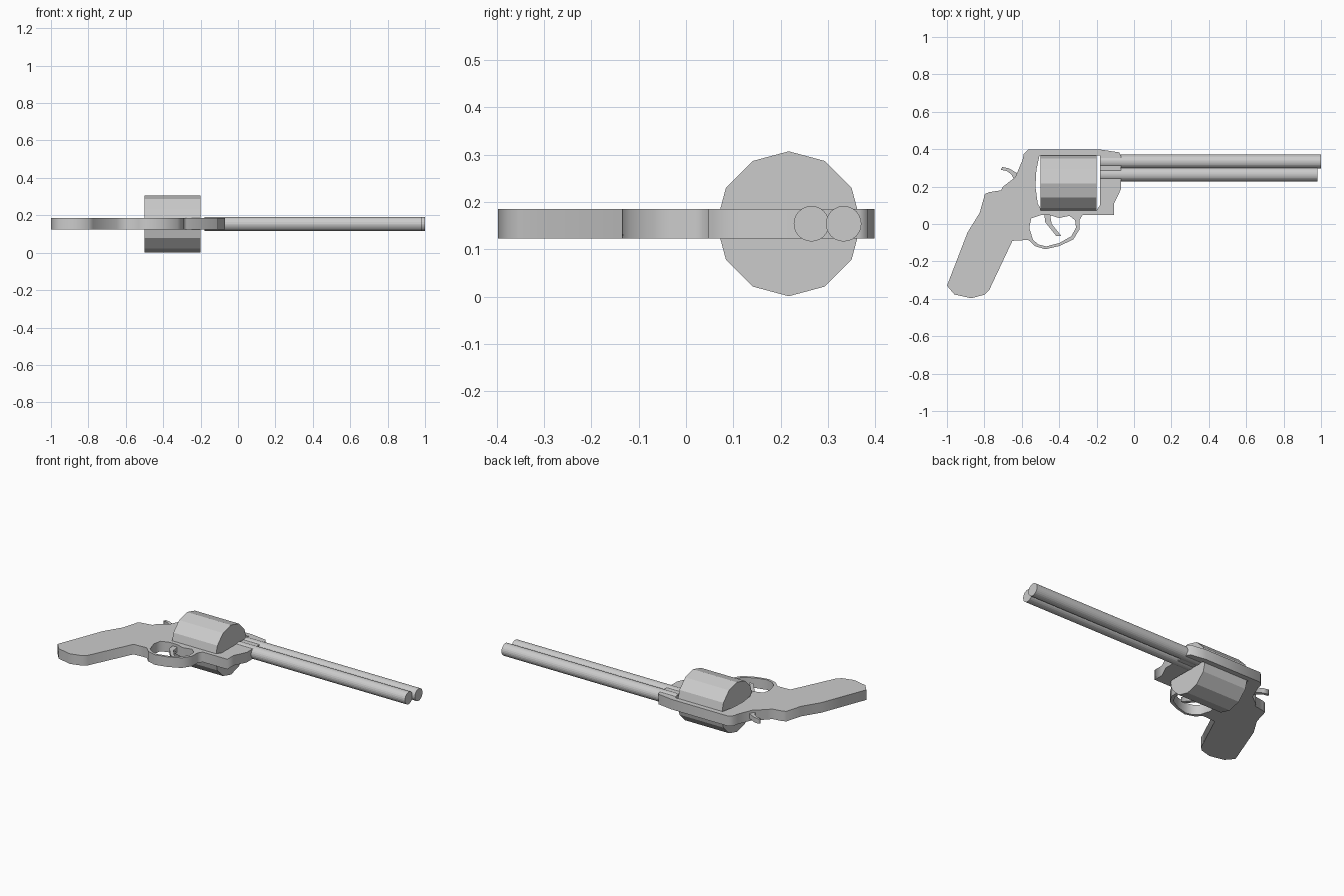
import bpy, math

ZC = 0.154  # mid-plane of the flat body


def plate(name, loops, half):
    """Extruded flat outline; loops inside the first one become holes."""
    cu = bpy.data.curves.new(name, 'CURVE')
    cu.dimensions = '2D'
    cu.fill_mode = 'BOTH'
    cu.extrude = half
    for pts in loops:
        sp = cu.splines.new('POLY')
        sp.points.add(len(pts) - 1)
        for p, (x, y) in zip(sp.points, pts):
            p.co = (x, y, 0, 1)
        sp.use_cyclic_u = True
    ob = bpy.data.objects.new(name, cu)
    bpy.context.collection.objects.link(ob)
    ob.location.z = ZC
    bpy.ops.object.select_all(action='DESELECT')
    ob.select_set(True)
    bpy.context.view_layer.objects.active = ob
    bpy.ops.object.convert(target='MESH')


def rod(name, x0, x1, y, r, sides):
    """Cylinder lying along x."""
    bpy.ops.mesh.primitive_cylinder_add(
        vertices=sides, radius=r, depth=x1 - x0,
        location=((x0 + x1) / 2, y, ZC), rotation=(0, math.pi / 2, 0))
    bpy.context.object.name = name


# Frame, grip and trigger guard in one outline
outline = [(-0.565, 0.398), (-0.18, 0.398), (-0.08, 0.383), (-0.07, 0.365),
           (-0.07, 0.185), (-0.107, 0.11), (-0.107, 0.048), (-0.275, 0.048),
           (-0.292, 0.02), (-0.292, -0.03), (-0.325, -0.083), (-0.40, -0.118),
           (-0.475, -0.135), (-0.53, -0.118), (-0.565, -0.085), (-0.65, -0.09),
           (-0.775, -0.355), (-0.80, -0.378), (-0.87, -0.397), (-0.96, -0.377),
           (-1.0, -0.33), (-0.89, -0.045), (-0.825, 0.06), (-0.797, 0.16),
           (-0.775, 0.17), (-0.71, 0.18), (-0.70, 0.20), (-0.635, 0.25),
           (-0.595, 0.345), (-0.59, 0.375)]
window = [(-0.505, 0.367), (-0.182, 0.367), (-0.182, 0.1), (-0.2, 0.075),
          (-0.495, 0.075), (-0.515, 0.11), (-0.527, 0.2), (-0.522, 0.29)]
guard_hole = [(-0.50, 0.047), (-0.55, 0.03), (-0.56, -0.02), (-0.54, -0.085),
              (-0.51, -0.11), (-0.47, -0.12), (-0.40, -0.102), (-0.335, -0.065),
              (-0.31, -0.02), (-0.315, 0.02), (-0.345, 0.044), (-0.40, 0.032),
              (-0.45, 0.047)]
plate("frame_and_grip", [outline, window, guard_hole], 0.031)

# Trigger and hammer
plate("trigger", [[(-0.48, 0.06), (-0.475, 0.01), (-0.415, -0.065), (-0.388, -0.065),
                   (-0.44, 0.0), (-0.45, 0.06)]], 0.015)
plate("hammer", [[(-0.712, 0.29), (-0.705, 0.305), (-0.67, 0.298), (-0.625, 0.272),
                  (-0.60, 0.29), (-0.59, 0.24), (-0.64, 0.235), (-0.655, 0.265),
                  (-0.68, 0.283)]], 0.015)

# Twelve-sided drum, barrel and under-barrel tube
rod("drum", -0.5, -0.2, 0.217, 0.153, 12)
rod("barrel", -0.18, 1.0, 0.333, 0.0375, 24)
rod("under_barrel_tube", -0.18, 0.98, 0.265, 0.0375, 24)
